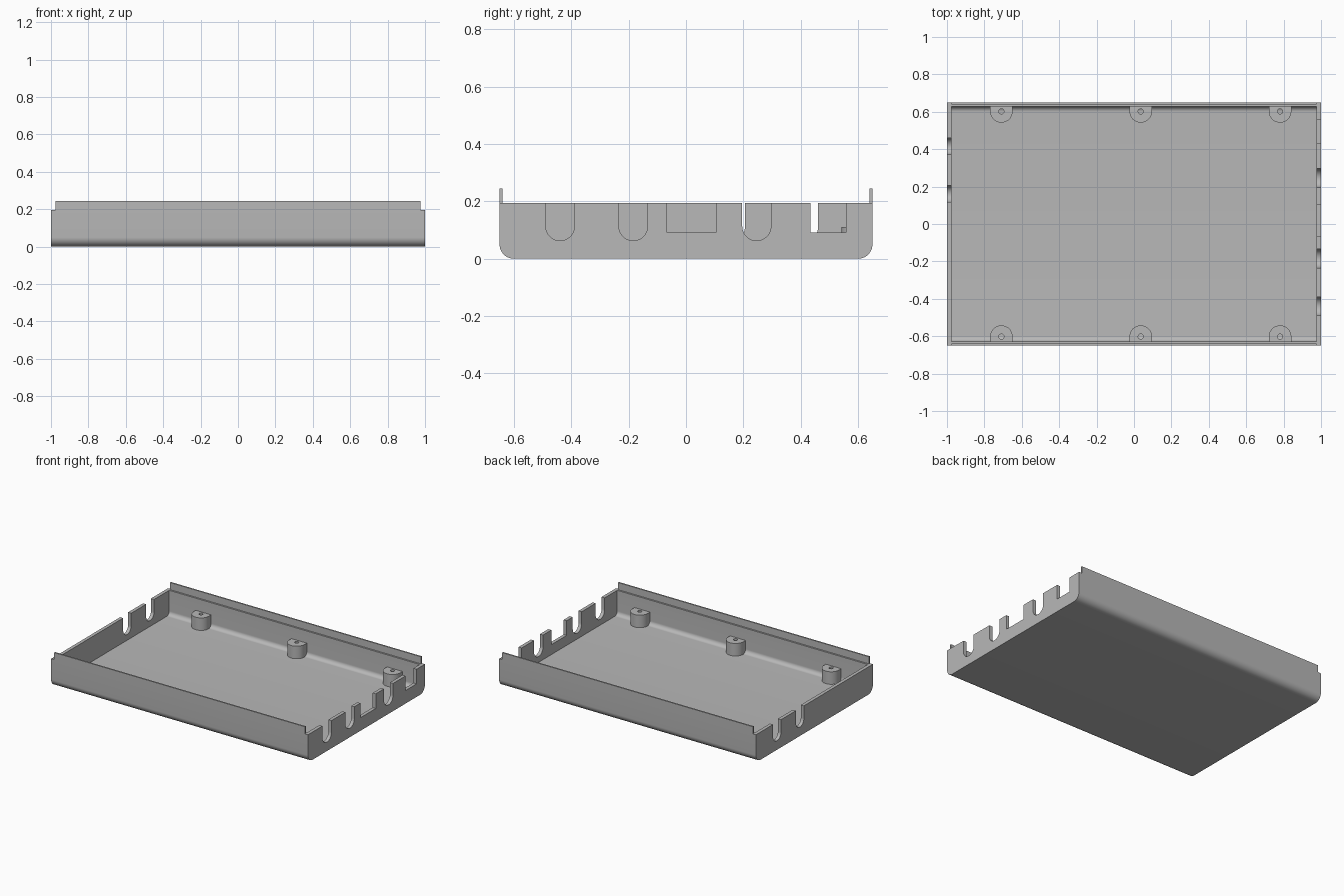
import bpy
import bmesh
from math import sin, cos, pi, radians
from mathutils import Vector

if "Cube" in bpy.data.objects:
    bpy.data.objects.remove(bpy.data.objects["Cube"], do_unlink=True)

grey = bpy.data.materials.new("plain grey")
grey.use_nodes = True
grey.diffuse_color = (0.48, 0.48, 0.48, 1)
grey.node_tree.nodes["Principled BSDF"].inputs["Base Color"].default_value = grey.diffuse_color


def arc(cx, cy, r, start, end, steps=14):
    """Points on an arc, angles in degrees."""
    angles = [radians(start + (end - start) * i / steps) for i in range(steps + 1)]
    return [(cx + r * cos(a), cy + r * sin(a)) for a in angles]


def prism(name, outline, axis, low, high):
    """Extrude a 2D outline along x (outline is y, z) or z (outline is x, y)."""
    bm = bmesh.new()
    place = (lambda a, b: (low, a, b)) if axis == "x" else (lambda a, b: (a, b, low))
    face = bm.faces.new([bm.verts.new(place(a, b)) for a, b in outline])
    moved = bmesh.ops.extrude_face_region(bm, geom=[face])["geom"]
    offset = Vector((high - low, 0, 0) if axis == "x" else (0, 0, high - low))
    bmesh.ops.translate(bm, vec=offset,
                        verts=[v for v in moved if isinstance(v, bmesh.types.BMVert)])
    bmesh.ops.recalc_face_normals(bm, faces=bm.faces)
    mesh = bpy.data.meshes.new(name)
    bm.to_mesh(mesh)
    bm.free()
    mesh.materials.append(grey)
    obj = bpy.data.objects.new(name, mesh)
    bpy.context.collection.objects.link(obj)
    return obj


def activate(obj):
    bpy.ops.object.select_all(action="DESELECT")
    obj.select_set(True)
    bpy.context.view_layer.objects.active = obj


def cut(obj, cutter):
    """Subtract the cutter and discard it."""
    cutter.hide_render = True
    activate(obj)
    mod = obj.modifiers.new("cut", "BOOLEAN")
    mod.operation = "DIFFERENCE"
    mod.solver = "EXACT"
    mod.object = cutter
    bpy.ops.object.modifier_apply(modifier=mod.name)
    bpy.data.objects.remove(cutter, do_unlink=True)


def smooth(obj):
    activate(obj)
    bpy.ops.object.shade_smooth_by_angle(angle=radians(30))


def trough(half_width, bottom, top, radius):
    """Cross-section with two rounded lower corners."""
    c = half_width - radius
    return ([(-half_width, top)] + arc(-c, bottom + radius, radius, 180, 270)
            + arc(c, bottom + radius, radius, 270, 360) + [(half_width, top)])


def box(a0, a1, b0, b1):
    return [(a0, b0), (a1, b0), (a1, b1), (a0, b1)]


RIM, LIP, OVER = 0.195, 0.245, 0.3
FLOOR, INNER, END = 0.022, 0.628, 0.976

# Tray body: rounded block, hollowed, with thin raised lips along the long walls
tray = prism("tray", trough(0.65, 0, LIP, 0.05), "x", -1, 1)
cut(tray, prism("lip_rebate", box(-0.64, 0.64, RIM, OVER), "x", -1.1, 1.1))
for side in (-1, 1):
    cut(tray, prism("lip_end", box(-0.7, 0.7, RIM, OVER), "x", *sorted((side * END, side * 1.1))))
cut(tray, prism("cavity", trough(INNER, FLOOR, OVER + 0.02, 0.028), "x", -END, END))


# Cable notches in the end walls
def round_notch(y, radius, bottom=0.063):
    return [(y - radius, OVER)] + arc(y, bottom + radius, radius, 180, 360, 24) + [(y + radius, OVER)]


left_notches = [round_notch(y, 0.05) for y in (-0.439, -0.184, 0.246)]
left_notches += [box(y0, y1, 0.092, OVER) for y0, y1 in ((-0.067, 0.104), (0.434, 0.558))]
right_notches = [round_notch(y, 0.044) for y in (0.161, 0.416)]
for outline in left_notches:
    cut(tray, prism("notch", outline, "x", 0.9, 1.1))
for outline in right_notches:
    cut(tray, prism("notch", outline, "x", -1.1, -0.9))
smooth(tray)

# Screw bosses against the long walls, each with a small hole
for row, side in (("front", -1), ("back", 1)):
    for i, x in enumerate((-0.709, 0.036, 0.781)):
        half = arc(x, -0.602, 0.06, 0, 180, 28)
        outline = [(x + 0.06, -0.632)] + half + [(x - 0.06, -0.632)]
        boss = prism(f"{row}_screw_boss_{i + 1}", [(a, -side * b) for a, b in outline],
                     "z", 0.016, 0.11)
        hole = arc(x, side * 0.602, 0.014, 0, 360, 20)[:-1]
        cut(boss, prism("screw_hole", hole, "z", 0, 0.2))
        smooth(boss)
